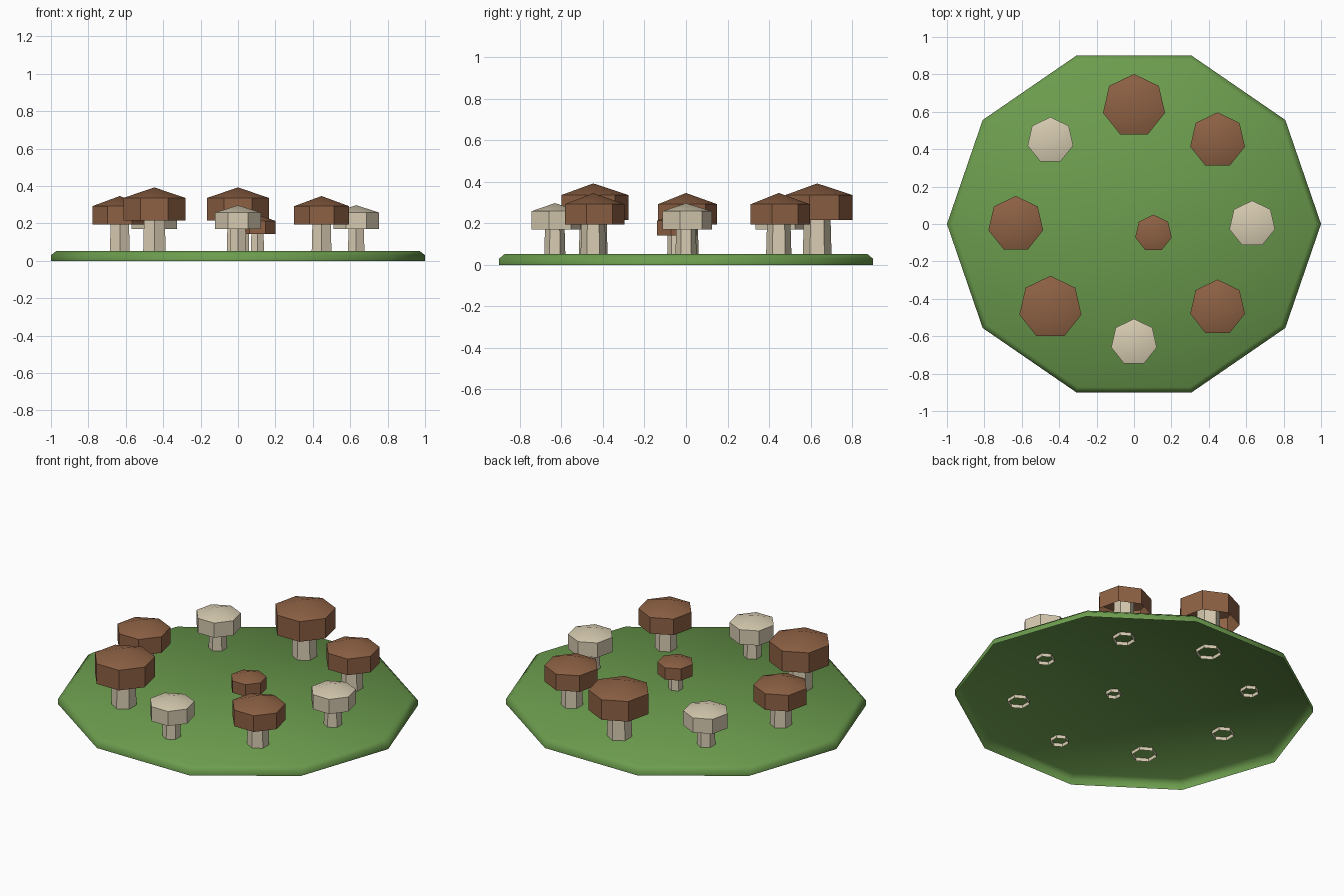
import bpy, math

if "Cube" in bpy.data.objects:
    bpy.data.objects.remove(bpy.data.objects["Cube"])


def material(name, rgb):
    m = bpy.data.materials.new(name)
    m.diffuse_color = (*rgb, 1)
    m.use_nodes = True
    m.node_tree.nodes["Principled BSDF"].inputs["Base Color"].default_value = m.diffuse_color
    return m


green = material("grass green", (0.150, 0.335, 0.076))
brown = material("cap brown", (0.270, 0.120, 0.058))
cream = material("pale cap cream", (0.680, 0.600, 0.440))
stem_col = material("stem cream", (0.680, 0.595, 0.440))


def lathe(name, profile, sides, start, mat, loc=(0, 0), apex=None, y_scale=1.0):
    """Stack n-sided rings (radius, z) from bottom to top; optional apex closes it."""
    verts, faces = [], []
    for r, z in profile:
        for i in range(sides):
            a = start + 2 * math.pi * i / sides
            verts.append((r * math.cos(a), r * math.sin(a) * y_scale, z))
    for k in range(len(profile) - 1):
        for i in range(sides):
            j = (i + 1) % sides
            b, t = k * sides, (k + 1) * sides
            faces.append((b + i, b + j, t + j, t + i))
    fan_start = len(faces)
    if apex is not None:
        verts.append((0, 0, apex))
        b = (len(profile) - 1) * sides
        faces += [(b + i, b + (i + 1) % sides, len(verts) - 1) for i in range(sides)]
    me = bpy.data.meshes.new(name)
    me.from_pydata(verts, [], faces)
    me.materials.append(mat)
    # gently sloped top is smooth, upright sides stay faceted
    for p in me.polygons:
        p.use_smooth = p.index >= fan_start
    ob = bpy.data.objects.new(name, me)
    ob.location = (*loc, 0)
    bpy.context.collection.objects.link(ob)
    return ob


# grass disc: open underneath, soft bevelled rim
disc = lathe("grass_disc", [(1.0, 0.0), (1.0, 0.03), (0.97, 0.053)], 10, 0,
             green, apex=0.053, y_scale=0.946)
for p in disc.data.polygons:
    p.use_smooth = True

# cap radius: (cap bottom, cap shoulder, cap apex)
heights = {
    0.17: (0.215, 0.336, 0.392),
    0.15: (0.195, 0.292, 0.346),
    0.125: (0.170, 0.258, 0.297),
    0.10: (0.142, 0.213, 0.246),
}


def mushroom(i, x, y, r, cap_mat):
    low, shoulder, top = heights[r]
    up = math.pi / 2
    lathe(f"mushroom_stem_{i}", [(0.41 * r, 0.032), (0.36 * r, shoulder)], 6, up,
          stem_col, (x, y))
    lathe(f"mushroom_cap_{i}", [(r, low), (r, shoulder)], 7, up, cap_mat,
          (x, y), apex=top)


# ring of eight mushrooms, counter-clockwise from +x, plus a small one inside
ring = [0.125, 0.15, 0.17, 0.125, 0.15, 0.17, 0.125, 0.15]
for i, r in enumerate(ring):
    a = i * math.pi / 4
    mushroom(i + 1, 0.632 * math.cos(a), 0.632 * math.sin(a), r,
             cream if r == 0.125 else brown)
mushroom(9, 0.104, -0.05, 0.10, brown)
